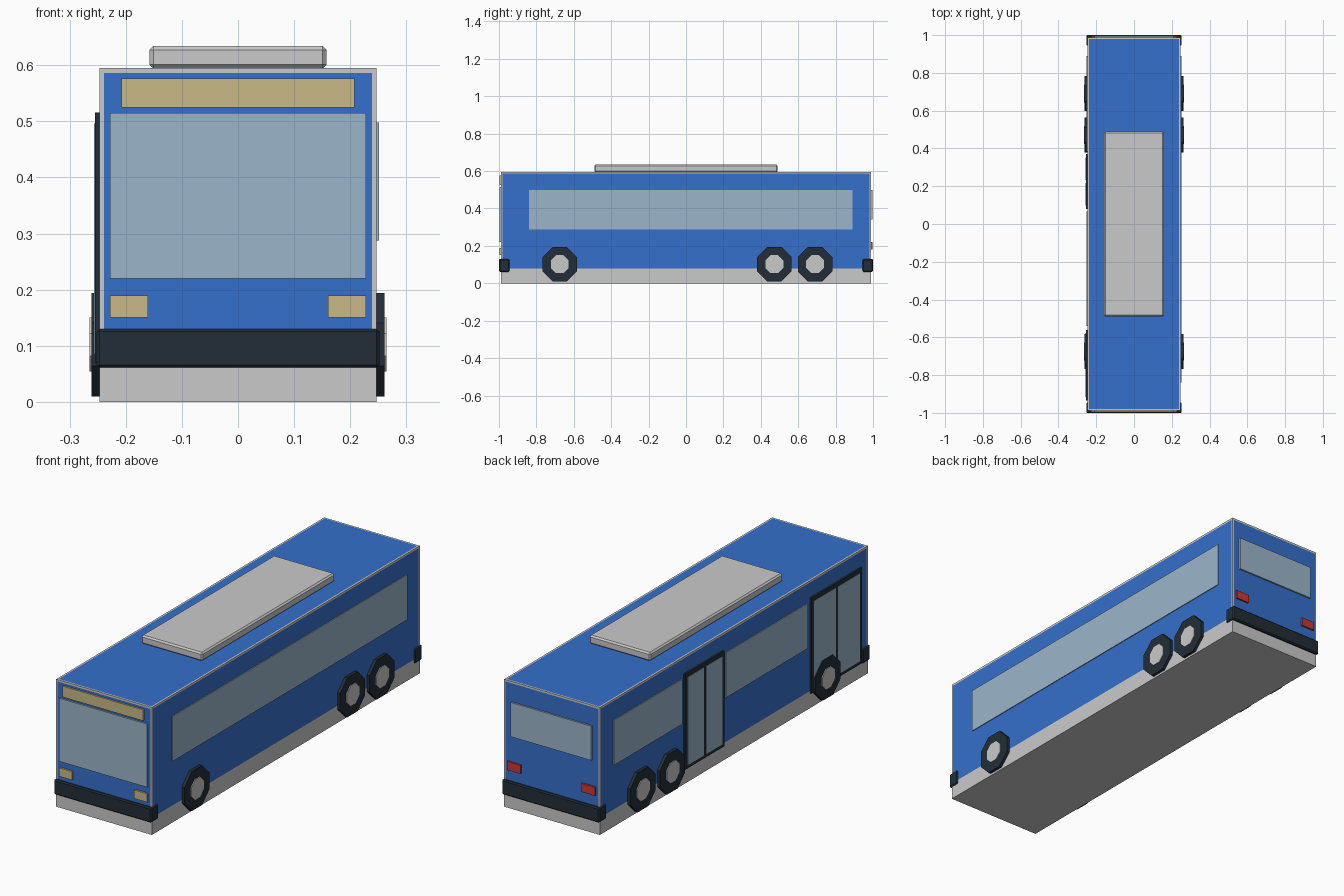
import bpy, bmesh, math
from mathutils import Vector, Matrix

cube = bpy.data.objects.get("Cube")
if cube:
    bpy.data.objects.remove(cube, do_unlink=True)


def material(name, rgb):
    m = bpy.data.materials.new(name)
    m.use_nodes = True
    m.diffuse_color = (*rgb, 1)
    m.node_tree.nodes["Principled BSDF"].inputs["Base Color"].default_value = (*rgb, 1)
    return m


GREY = material("light grey", (0.59, 0.59, 0.59))
BLUE = material("blue paint", (0.035, 0.16, 0.60))
GLASS = material("pale glass", (0.33, 0.47, 0.59))
DARK = material("dark rubber", (0.016, 0.027, 0.038))
TAN = material("warm lamp", (0.59, 0.48, 0.24))
RED = material("red lamp", (0.60, 0.04, 0.03))

SIDE, END = 0.247, 0.988      # half width and half length of the body
ROOF = 0.595


def finish(name, bm, *mats):
    bmesh.ops.recalc_face_normals(bm, faces=bm.faces)
    me = bpy.data.meshes.new(name)
    bm.to_mesh(me)
    bm.free()
    for m in mats:
        me.materials.append(m)
    ob = bpy.data.objects.new(name, me)
    bpy.context.collection.objects.link(ob)
    return ob


def box(name, x, y, z, mat, bevel=0):
    """Box spanning the (low, high) pairs x, y and z."""
    bm = bmesh.new()
    bmesh.ops.create_cube(bm, size=1)
    lo, hi = (Vector(p) for p in zip(x, y, z))
    for v in bm.verts:
        v.co = (lo + hi) / 2 + v.co * (hi - lo)
    if bevel:
        bmesh.ops.bevel(bm, geom=bm.edges[:], offset=bevel, segments=1, affect='EDGES')
    return finish(name, bm, mat)


def side_plate(name, s, y, z, mat, out=0.004):
    return box(name, sorted((s * (SIDE - 0.003), s * (SIDE + out))), y, z, mat)


def end_plate(name, s, x, z, mat, out=0.008):
    return box(name, x, sorted((s * (END - 0.003), s * (END + out))), z, mat)


# Body shell: grey box with blue panels cut into every face but the floor
bm = bmesh.new()
bmesh.ops.create_cube(bm, size=1)
for v in bm.verts:
    v.co = Vector((v.co.x * 2 * SIDE, v.co.y * 2 * END, (v.co.z + 0.5) * ROOF))
limits = ((-0.239, 0.239), (-0.98, 0.98), (0.08, 0.586))
for axis, pair in enumerate(limits):
    normal = Vector([float(i == axis) for i in range(3)])
    for cut in pair:
        bmesh.ops.bisect_plane(bm, geom=bm.verts[:] + bm.edges[:] + bm.faces[:],
                               plane_co=normal * cut, plane_no=normal)
for f in bm.faces:
    c = f.calc_center_median()
    inside = sum(lo < c[i] < hi for i, (lo, hi) in enumerate(limits))
    f.material_index = int(inside == 2 and c.z > 0.01)
finish("body", bm, GREY, BLUE)

# Roof unit and bumpers
box("roof_unit", (-0.158, 0.158), (-0.49, 0.49), (0.594, 0.634), GREY, 0.007)
for name, s in (("front", -1), ("rear", 1)):
    box(name + "_bumper", (-0.252, 0.252), sorted((s * 0.945, s)), (0.061, 0.13), DARK, 0.005)

# Front and rear details
end_plate("windscreen", -1, (-0.228, 0.228), (0.22, 0.515), GLASS)
end_plate("destination_panel", -1, (-0.208, 0.208), (0.525, 0.576), TAN)
end_plate("rear_window", 1, (-0.208, 0.208), (0.34, 0.5), GLASS)
for name, s in (("left", 1), ("right", -1)):
    end_plate(name + "_headlight", -1, sorted((s * 0.16, s * 0.228)), (0.15, 0.19), TAN)
    end_plate(name + "_tail_light", 1, sorted((s * 0.158, s * 0.228)), (0.18, 0.22), RED)

# Side windows
WINDOW_Z = (0.288, 0.498)
side_plate("left_window", 1, (-0.84, 0.89), WINDOW_Z, GLASS)
side_plate("right_rear_window", -1, (0.385, 0.89), WINDOW_Z, GLASS)
side_plate("right_middle_window", -1, (-0.54, 0.065), WINDOW_Z, GLASS)


# Doors: dark frame plate with two glass leaves
def door(name, y0, y1):
    side_plate(name + "_frame", -1, (y0, y1), (0.07, 0.516), DARK, 0.008)
    mid, rim = (y0 + y1) / 2, 0.018
    for leaf, span in (("front", (y0 + rim, mid - 0.008)), ("rear", (mid + 0.008, y1 - rim))):
        side_plate(f"{name}_{leaf}_glass", -1, span, (0.085, 0.496), GLASS, 0.0095)


door("middle_door", 0.08, 0.37)
door("front_door", -0.935, -0.56)


# Wheels: octagonal tyre with a pale octagonal hub
def disc(name, s, y, radius, out, mat):
    bm = bmesh.new()
    bmesh.ops.create_cone(bm, cap_ends=True, segments=8, depth=0.06,
                          radius1=radius, radius2=radius)
    bmesh.ops.rotate(bm, verts=bm.verts, matrix=Matrix.Rotation(math.pi / 8, 3, 'Z'))
    bmesh.ops.rotate(bm, verts=bm.verts, matrix=Matrix.Rotation(math.pi / 2, 3, 'Y'))
    bmesh.ops.translate(bm, verts=bm.verts, vec=(s * (out - 0.03), y, 0.102))
    return finish(name, bm, mat)


for side, s in (("left", 1), ("right", -1)):
    for pos, y in (("front", -0.675), ("middle", 0.472), ("rear", 0.69)):
        disc(f"{side}_{pos}_tyre", s, y, 0.1, 0.261, DARK)
        disc(f"{side}_{pos}_hub", s, y, 0.052, 0.265, GREY)
